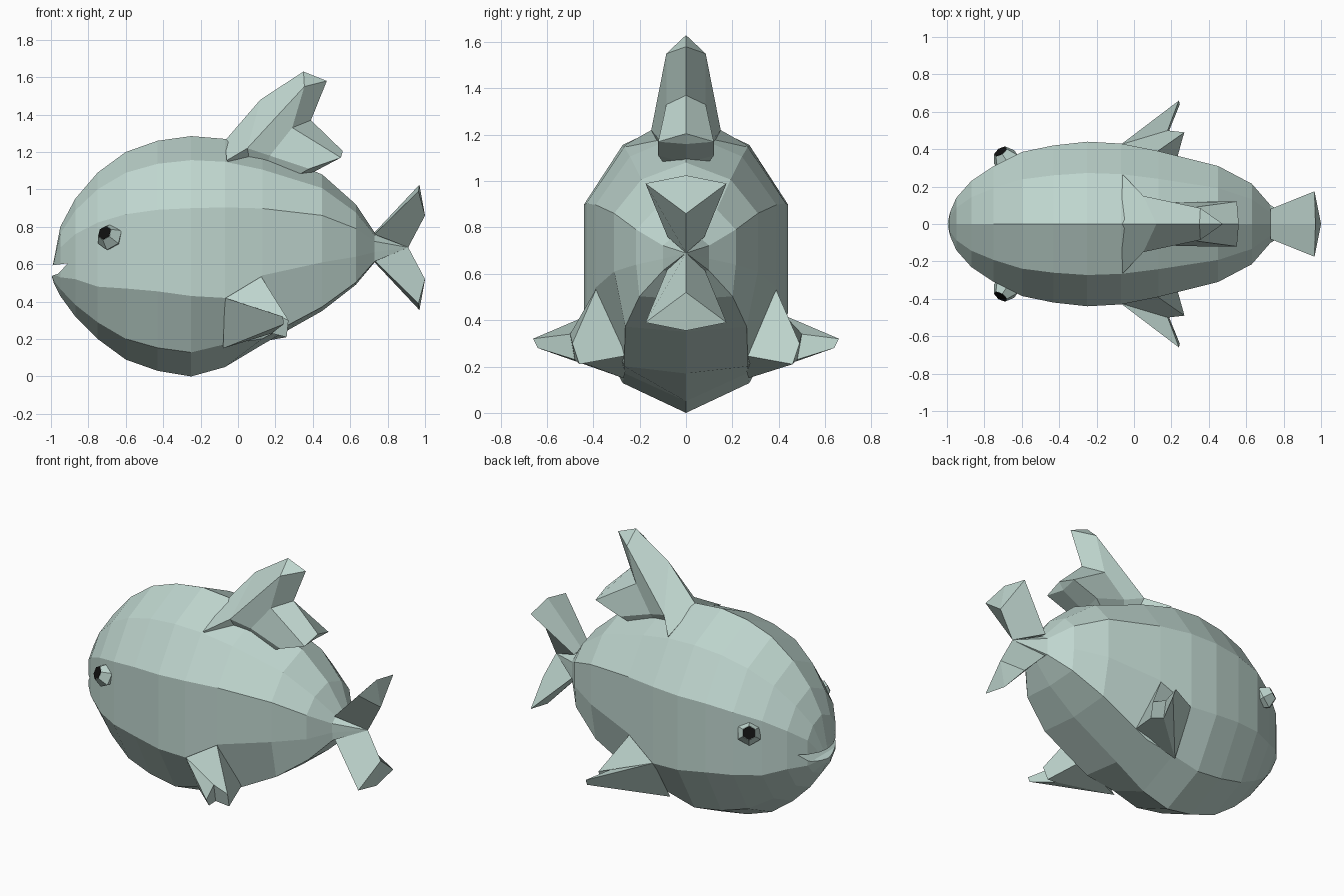
import bpy, bmesh
from mathutils import Vector

start = bpy.data.objects.get("Cube")
if start:
    bpy.data.objects.remove(start, do_unlink=True)


def make_material(name, colour):
    mat = bpy.data.materials.new(name)
    mat.use_nodes = True
    mat.diffuse_color = colour
    mat.node_tree.nodes["Principled BSDF"].inputs["Base Color"].default_value = colour
    return mat


skin = make_material("pale sea green", (0.52, 0.67, 0.62, 1))
black = make_material("black", (0.005, 0.005, 0.005, 1))


def finish(name, bm, mat):
    bmesh.ops.recalc_face_normals(bm, faces=bm.faces)
    mesh = bpy.data.meshes.new(name)
    bm.to_mesh(mesh)
    bm.free()
    mesh.materials.append(mat)
    obj = bpy.data.objects.new(name, mesh)
    bpy.context.collection.objects.link(obj)
    return obj


def mirrored(name, points, faces, mat=skin):
    """Build named points and their mirror images, sharing those on the centre line."""
    bm = bmesh.new()
    left = {k: bm.verts.new(p) for k, p in points.items()}
    right = {k: left[k] if p[1] == 0 else bm.verts.new((p[0], -p[1], p[2]))
             for k, p in points.items()}
    for face in faces:
        keys = face.split()
        bm.faces.new([left[k] for k in keys])
        bm.faces.new([right[k] for k in reversed(keys)])
    return finish(name, bm, mat)


# Body: ten-sided rings; x, top, bottom, half width, lower crease height
stations = [
    (-.985, .62, .50, .06, .545), (-.95, .80, .43, .14, .53),
    (-.87, .95, .32, .23, .52), (-.75, 1.09, .20, .31, .48),
    (-.60, 1.20, .09, .385, .47), (-.43, 1.26, .03, .42, .455),
    (-.25, 1.285, 0, .44, .43), (-.07, 1.27, .05, .43, .42),
    (.13, 1.21, .17, .39, .54), (.45, 1.08, .35, .31, .61),
    (.63, .92, .49, .215, .64), (.73, .77, .61, .10, .665)]
bm = bmesh.new()
rings = []
for x, top, bottom, w, crease in stations:
    h = top - bottom
    belly_w = w * (.62 + .5 * max(0, x))
    belly_z = bottom + h * (.1 if x < 0 else .03)
    half = [(w * .62, top - h * .1), (w, bottom + h * .7), (w, crease), (belly_w, belly_z)]
    outline = [(0, top)] + half + [(0, bottom)] + [(-y, z) for y, z in reversed(half)]
    rings.append([bm.verts.new((x, y, z)) for y, z in outline])
for a, b in zip(rings, rings[1:]):
    for i in range(len(a)):
        j = (i + 1) % len(a)
        bm.faces.new((a[i], a[j], b[j], b[i]))
for ring, pole in ((rings[0], (-1, 0, .55)), (rings[-1], (.91, 0, .69))):
    tip = bm.verts.new(pole)
    for i in range(len(ring)):
        bm.faces.new((ring[i], ring[(i + 1) % len(ring)], tip))
body = finish("body", bm, skin)

# Mouth: a wedge cut out of the nose
bm = bmesh.new()
wedge = [(-1.1, .58), (-.91, .605), (-.96, .55), (-1.1, .50)]
sides = [[bm.verts.new((x, y, z)) for x, z in wedge] for y in (-.5, .5)]
for side in sides:
    bm.faces.new(side)
for i in range(len(wedge)):
    j = (i + 1) % len(wedge)
    bm.faces.new((sides[0][i], sides[0][j], sides[1][j], sides[1][i]))
cutter = finish("mouth_cutter", bm, skin)
cutter.hide_render = True
cutter.hide_viewport = True
cut = body.modifiers.new("mouth", "BOOLEAN")
cut.operation = "DIFFERENCE"
cut.solver = "EXACT"
cut.object = cutter

# Back fin: tall lobe with a lower rear lobe
mirrored("back_fin", {
    "front": (-.07, 0, 1.26), "brow": (.12, 0, 1.48), "peak": (.35, 0, 1.63),
    "hook": (.475, 0, 1.58), "notch": (.39, 0, 1.37), "rear": (.56, 0, 1.205),
    "under": (.53, 0, 1.16), "root": (.38, 0, 1.08), "core": (.1, 0, .95),
    "shoulder": (-.06, .265, 1.155), "hip": (.05, .15, 1.22), "cheek": (.355, .085, 1.55),
    "crook": (.29, .085, 1.33), "corner": (.55, .12, 1.17),
    "heel": (.38, .12, 1.11), "waist": (.17, .115, 1.18)},
    ["front shoulder hip brow", "brow hip cheek peak", "peak cheek hook",
     "hook cheek crook notch", "notch crook corner rear", "hip waist crook cheek",
     "waist heel corner crook", "rear corner under", "under corner heel root",
     "front core shoulder", "shoulder core hip", "hip core waist",
     "waist core heel", "heel core root"])

# Side fins: long outer lobe and short inner lobe on both flanks
mirrored("side_fins", {
    "shoulder": (-.07, .425, .42), "belly": (-.08, .27, .15),
    "tip": (.24, .66, .32), "tip_low": (.245, .64, .28),
    "notch": (.18, .50, .34), "notch_low": (.18, .48, .23),
    "inner": (.27, .49, .30), "inner_low": (.26, .46, .21),
    "back": (.12, .385, .54), "back_low": (.20, .24, .25)},
    ["shoulder belly tip_low tip", "shoulder tip notch", "shoulder notch inner back",
     "tip tip_low notch_low notch", "notch notch_low inner_low inner",
     "belly notch_low tip_low", "belly back_low inner_low notch_low",
     "back inner inner_low back_low", "shoulder back back_low belly"])

# Tail: two wedge lobes, one up and one down
for name, s in (("upper_tail_lobe", 1), ("lower_tail_lobe", -1)):
    mirrored(name, {
        "root": (.73, 0, .69 + s * .08), "edge": (.73, .08, .69 + s * .07),
        "keel": (.91, 0, .69), "keel_end": (1, 0, .69 + s * .17),
        "tip": (.97, 0, .69 + s * .335), "corner": (.965, .175, .69 + s * .30)},
        ["root edge corner tip", "edge keel keel_end corner", "tip corner keel_end",
         "root keel edge"])

# Eyes: faceted six-sided domes with a thin black pupil plate
for name, s in (("right", -1), ("left", 1)):
    axis = Vector((-.5, s * .75, .4)).normalized()
    turn = axis.to_track_quat("Z", "Y")
    base = Vector((-.685, s * .345, .745))

    def dome(part, levels, mat):
        bm = bmesh.new()
        last = None
        for radius, height in levels:
            circle = bmesh.ops.create_circle(bm, segments=6, radius=radius)["verts"]
            for v in circle:
                v.co = base + turn @ (v.co + Vector((0, 0, height)))
            if last:
                for i in range(6):
                    j = (i + 1) % 6
                    bm.faces.new((last[i], last[j], circle[j], circle[i]))
            else:
                bm.faces.new(circle)
            last = circle
        bm.faces.new(last)
        finish(name + part, bm, mat)

    dome("_eye", [(.045, -.045), (.075, 0), (.042, .055)], skin)
    dome("_pupil", [(.04, .053), (.04, .058)], black)
